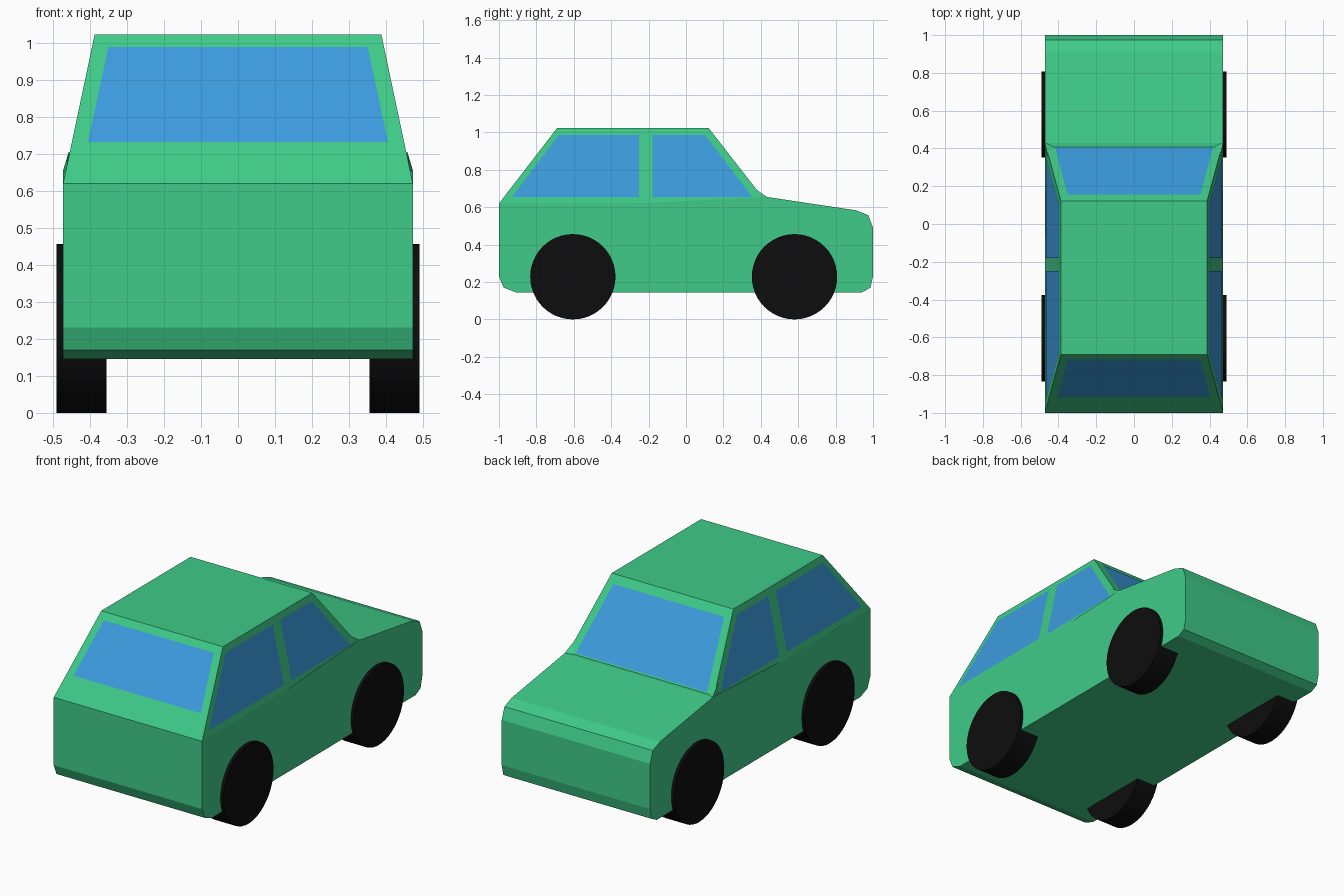
import bpy, bmesh, math
from mathutils import Vector, Matrix

if "Cube" in bpy.data.objects:
    bpy.data.objects.remove(bpy.data.objects["Cube"])


def material(name, color):
    m = bpy.data.materials.new(name)
    m.diffuse_color = (*color, 1)
    m.use_nodes = True
    m.node_tree.nodes["Principled BSDF"].inputs["Base Color"].default_value = m.diffuse_color
    return m


GREEN = material("green paint", (0.05, 0.60, 0.25))
BLUE = material("blue glass", (0.045, 0.33, 0.73))
BLACK = material("black rubber", (0.004, 0.004, 0.004))

W = 0.472                        # half width of the body
BELT, ROOF = 0.62, 1.022         # cabin base and roof heights
ROOF_W = 0.387                   # half width of the roof


def finish(name, bm, mat, fix_normals=True):
    if fix_normals:
        bmesh.ops.recalc_face_normals(bm, faces=bm.faces)
    me = bpy.data.meshes.new(name)
    bm.to_mesh(me)
    bm.free()
    me.materials.append(mat)
    ob = bpy.data.objects.new(name, me)
    bpy.context.collection.objects.link(ob)
    return ob


def hull(name, points, mat):
    bm = bmesh.new()
    for p in points:
        bm.verts.new(p)
    bmesh.ops.convex_hull(bm, input=bm.verts)
    bmesh.ops.dissolve_limit(bm, angle_limit=0.01, verts=bm.verts, edges=bm.edges)
    return finish(name, bm, mat)


def pane(name, points, outward):
    # flush glass panel, lifted slightly off the cabin surface
    bm = bmesh.new()
    f = bm.faces.new([bm.verts.new(p) for p in points])
    f.normal_update()
    if f.normal.dot(Vector(outward)) < 0:
        f.normal_flip()
    bmesh.ops.translate(bm, verts=bm.verts, vec=f.normal * 0.002)
    return finish(name, bm, BLUE, False)


# Lower body: side profile extruded across the width
profile = [(-1, 0.62), (-1, 0.23), (-0.975, 0.17), (-0.91, 0.145), (0.94, 0.145),
           (0.985, 0.168), (1, 0.23), (1, 0.49), (0.975, 0.557), (0.91, 0.583),
           (0.43, 0.655), (-0.25, 0.621)]
bm = bmesh.new()
face = bm.faces.new([bm.verts.new((-W, y, z)) for y, z in profile])
ext = bmesh.ops.extrude_face_region(bm, geom=[face], use_keep_orig=True)
bmesh.ops.translate(bm, vec=(2 * W, 0, 0),
                    verts=[v for v in ext["geom"] if isinstance(v, bmesh.types.BMVert)])
finish("body", bm, GREEN)

# Tapered cabin
hull("cabin", [(s * x, y, z) for s in (-1, 1) for x, y, z in
               ((W, -1, BELT), (W, 0.435, BELT), (ROOF_W, -0.69, ROOF), (ROOF_W, 0.122, ROOF))],
     GREEN)


def side_x(z):
    return W + (ROOF_W - W) * (z - BELT) / (ROOF - BELT)


def rear_y(z):
    return -1 + 0.31 * (z - BELT) / (ROOF - BELT)


def front_y(z):
    return 0.435 + (0.122 - 0.435) * (z - BELT) / (ROOF - BELT)


# Rear window and windscreen
pane("rear_window", [(x, rear_y(z), z) for x, z in
                     ((-0.405, 0.73), (0.405, 0.73), (0.35, 0.987), (-0.35, 0.987))], (0, -1, 0))
pane("windscreen", [(x, front_y(z), z) for x, z in
                    ((-0.418, 0.66), (0.418, 0.66), (0.352, 0.98), (-0.352, 0.98))], (0, 1, 0))

# Side windows and pillar fairings
side_windows = {
    "rear_side_window": ((-0.93, 0.655), (-0.25, 0.655), (-0.25, 0.985), (-0.68, 0.985)),
    "front_side_window": ((-0.18, 0.655), (0.353, 0.655), (0.103, 0.985), (-0.18, 0.985)),
}
for s, side in ((-1, "left"), (1, "right")):
    for name, pts in side_windows.items():
        pane(f"{side}_{name}", [(s * side_x(z), y, z) for y, z in pts], (s, 0, 0))
    hull(f"{side}_pillar_base", [(s * x, y, z) for x, y, z in
                                 ((0.457, 0.36, 0.705), (W, 0.432, 0.655),
                                  (0.42, 0.405, 0.655), (0.465, 0.36, 0.645))], GREEN)

# Wheels
for s, side in ((-1, "left"), (1, "right")):
    for y, end in ((-0.605, "rear"), (0.58, "front")):
        bm = bmesh.new()
        bmesh.ops.create_cone(bm, cap_ends=True, segments=48, radius1=0.228, radius2=0.228,
                              depth=0.135,
                              matrix=Matrix.Translation((s * 0.4225, y, 0.228))
                              @ Matrix.Rotation(math.pi / 2, 4, "Y"))
        ob = finish(f"{side}_{end}_wheel", bm, BLACK)
        bpy.context.view_layer.objects.active = ob
        bpy.ops.object.select_all(action="DESELECT")
        ob.select_set(True)
        bpy.ops.object.shade_smooth_by_angle(angle=math.radians(30))
